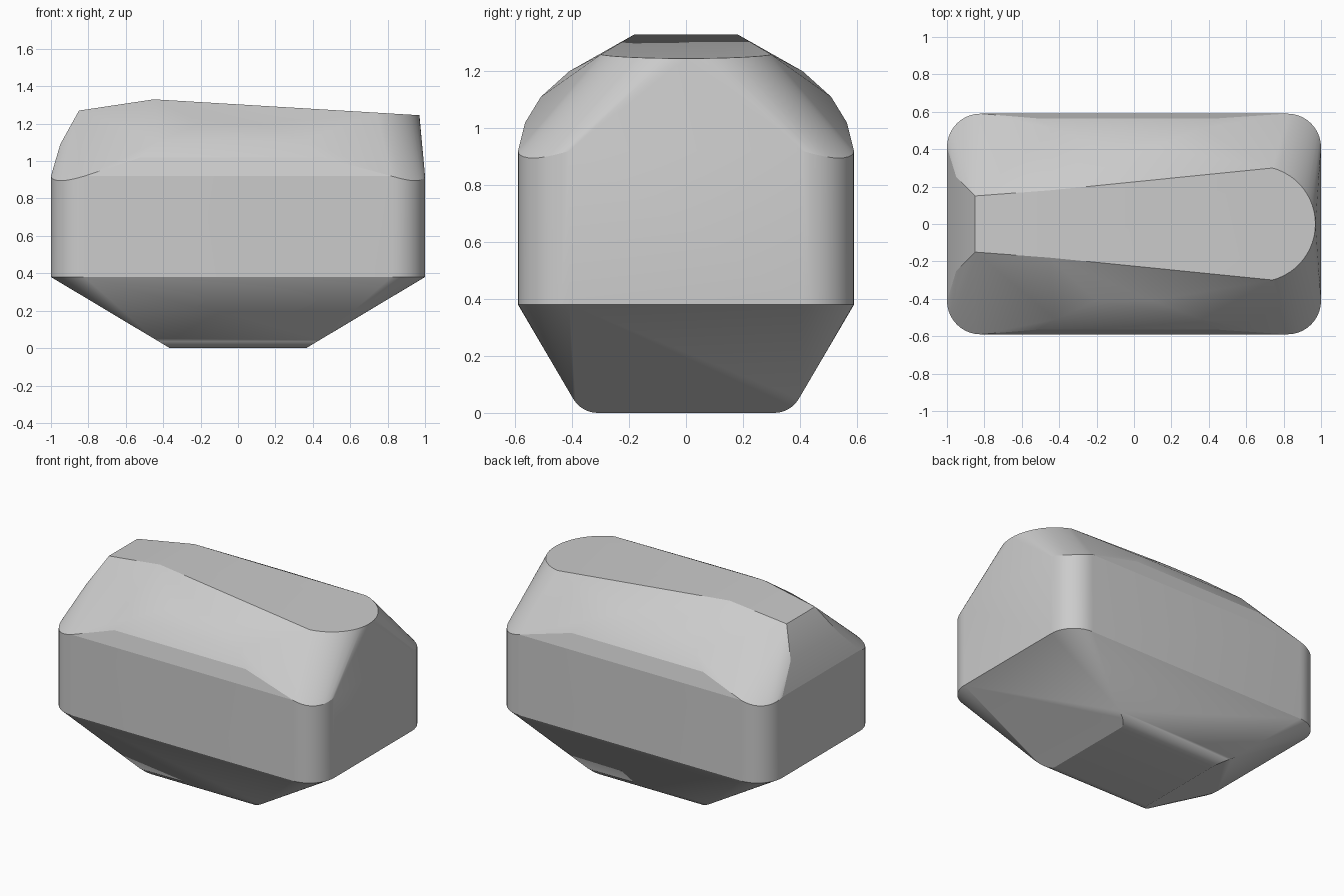
import bpy, bmesh
from math import sin, cos, pi, radians

if "Cube" in bpy.data.objects:
    bpy.data.objects.remove(bpy.data.objects["Cube"])

grey = bpy.data.materials.new("stone_grey")
grey.use_nodes = True
colour = (0.6, 0.6, 0.6, 1)
grey.diffuse_color = colour
grey.node_tree.nodes["Principled BSDF"].inputs["Base Color"].default_value = colour

HALF_X, HALF_Y, RADIUS, STEPS = 1.0, 0.59, 0.18, 10
points = []


def both_sides(x, y, z):
    points.extend([(x, y, z), (x, -y, z)])


# Rounded rectangular waist, dipping slightly at its upper corners
for i in range(STEPS + 1):
    a = i / STEPS * pi / 2
    x = HALF_X - RADIUS + RADIUS * cos(a)
    y = HALF_Y - RADIUS + RADIUS * sin(a)
    for s in (-1, 1):
        both_sides(s * x, y, 0.38)
        both_sides(s * x, y, 0.92 - 0.025 * sin(2 * a))

# Tapered underside with rounded long edges
for i in range(7):
    a = i / 6 * radians(60)
    y, z = 0.31 + 0.1 * sin(a), 0.1 * (1 - cos(a))
    for s in (-1, 1):
        both_sides(s * (0.365 + z * 1.66), y, z)

# Sloping roof with a round end
for i in range(13):
    a = i / 12 * radians(75)
    x = 0.66 + 0.31 * cos(a)
    both_sides(x, 0.31 * sin(a), 1.245 + (0.97 - x) * 0.06)
both_sides(-0.45, 0.18, 1.33)

# Stepped back end and rounded shoulders
both_sides(-0.85, 0.15, 1.27)
both_sides(-0.95, 0.25, 1.09)
for x0, x1, y, z in ((-0.52, 0.45, 0.565, 1.02),
                     (-0.42, 0.36, 0.51, 1.11),
                     (-0.2, 0.1, 0.41, 1.2)):
    both_sides(x0, y, z)
    both_sides(x1, y, z)

# Wrap the outline points in one faceted shell
bm = bmesh.new()
for p in points:
    bm.verts.new(p)
bmesh.ops.remove_doubles(bm, verts=bm.verts, dist=0.001)
hull = bmesh.ops.convex_hull(bm, input=bm.verts)
spare = set(hull["geom_interior"]) | set(hull["geom_unused"])
bmesh.ops.delete(bm, geom=[g for g in spare if isinstance(g, bmesh.types.BMVert)],
                 context="VERTS")
bmesh.ops.dissolve_limit(bm, angle_limit=radians(1), verts=bm.verts, edges=bm.edges)
bmesh.ops.recalc_face_normals(bm, faces=bm.faces)

mesh = bpy.data.meshes.new("stone_block")
bm.to_mesh(mesh)
bm.free()
mesh.materials.append(grey)
block = bpy.data.objects.new("stone_block", mesh)
bpy.context.collection.objects.link(block)
bpy.context.view_layer.objects.active = block
block.select_set(True)
bpy.ops.object.shade_smooth_by_angle(angle=radians(14))
